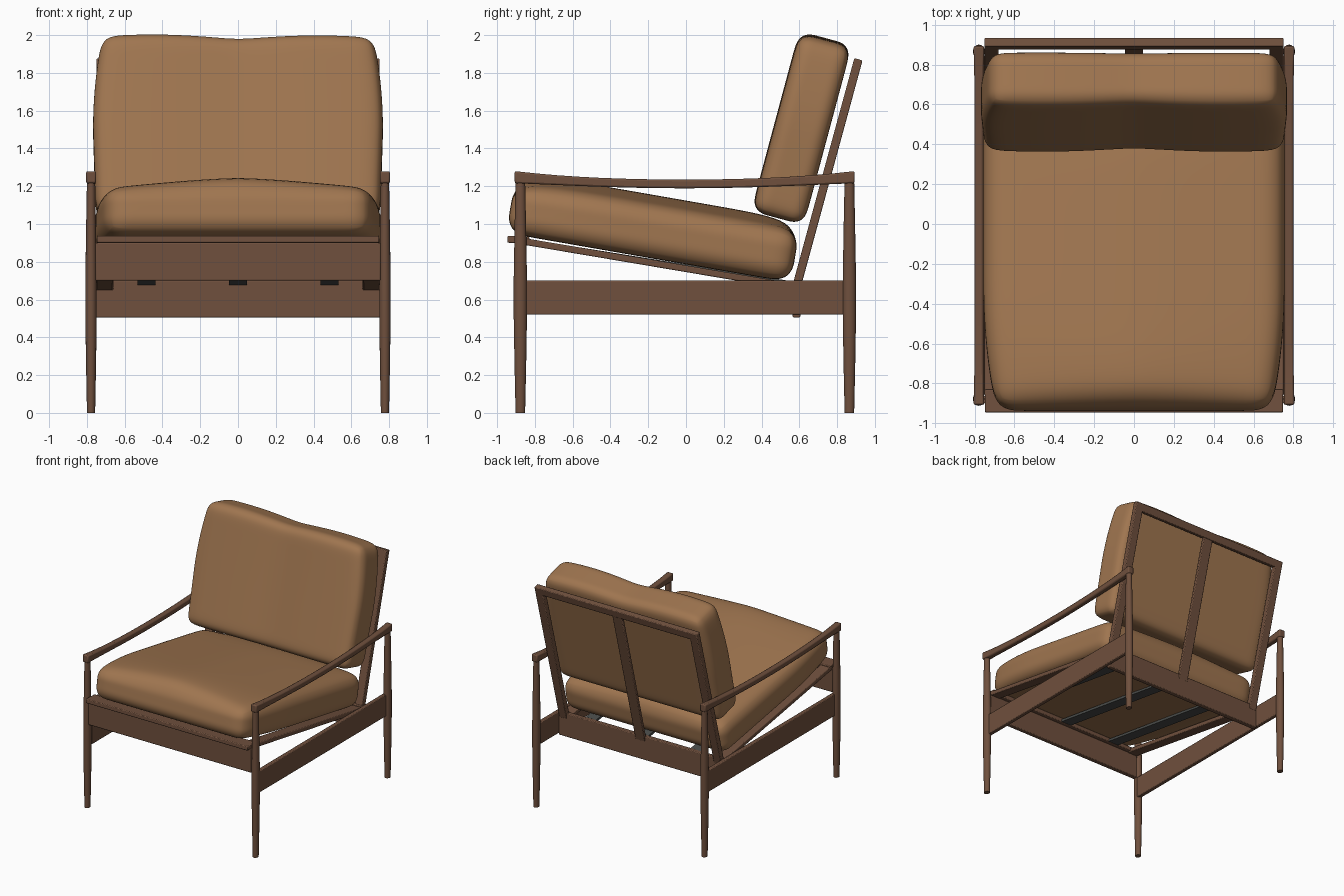
import bpy, bmesh, math
from mathutils import Matrix, Vector

if "Cube" in bpy.data.objects:
    bpy.data.objects.remove(bpy.data.objects["Cube"])


def material(name, rgb):
    m = bpy.data.materials.new(name)
    m.diffuse_color = (*rgb, 1)
    m.use_nodes = True
    m.node_tree.nodes["Principled BSDF"].inputs["Base Color"].default_value = m.diffuse_color
    return m


WOOD = material("walnut wood", (0.160, 0.080, 0.047))
LEATHER = material("tan leather", (0.350, 0.180, 0.080))
WEBBING = material("grey webbing", (0.070, 0.074, 0.070))


def finish(name, bm, mat, angle=35, bevel=0.0):
    bmesh.ops.recalc_face_normals(bm, faces=bm.faces)
    me = bpy.data.meshes.new(name)
    bm.to_mesh(me)
    bm.free()
    me.materials.append(mat)
    ob = bpy.data.objects.new(name, me)
    bpy.context.collection.objects.link(ob)
    if bevel:
        b = ob.modifiers.new("soft edges", 'BEVEL')
        b.width, b.segments = bevel, 2
    bpy.ops.object.select_all(action='DESELECT')
    ob.select_set(True)
    bpy.context.view_layer.objects.active = ob
    bpy.ops.object.shade_smooth_by_angle(angle=math.radians(angle))
    return ob


def bar(name, x, p, q, width, thick, mat=WOOD, bevel=0.006):
    """Box running from p to q, both (y, z), at the given x."""
    d = Vector((0, q[0] - p[0], q[1] - p[1]))
    rot = Matrix.Rotation(math.atan2(d.z, d.y), 4, 'X')
    mid = Matrix.Translation((x, (p[0] + q[0]) / 2, (p[1] + q[1]) / 2))
    bm = bmesh.new()
    bmesh.ops.create_cube(bm, size=1,
                          matrix=mid @ rot @ Matrix.Diagonal((width, d.length, thick, 1)))
    return finish(name, bm, mat, bevel=bevel)


def loft(name, rings, bevel=0.0):
    """Skin a list of vertex rings and cap both ends."""
    bm = bmesh.new()
    loops = [[bm.verts.new(c) for c in r] for r in rings]
    n = len(loops[0])
    for a, b in zip(loops, loops[1:]):
        for i in range(n):
            bm.faces.new((a[i], a[(i + 1) % n], b[(i + 1) % n], b[i]))
    bm.faces.new(loops[0])
    bm.faces.new(loops[-1])
    return finish(name, bm, WOOD, bevel=bevel)


def cushion(name, half, r, centre, tilt, shape):
    """Rounded box, then deformed by shape(co, u, v, w) in its own frame."""
    bm = bmesh.new()
    bmesh.ops.create_cube(bm, size=2)
    bmesh.ops.subdivide_edges(bm, edges=bm.edges[:], cuts=19, use_grid_fill=True)
    place = Matrix.Translation(centre) @ Matrix.Rotation(math.radians(tilt), 4, 'X')
    for v in bm.verts:
        p = Vector([math.sin(c * math.pi / 2) * h for c, h in zip(v.co, half)])
        inner = Vector([max(-(h - r), min(h - r, c)) for c, h in zip(p, half)])
        d = p - inner
        p = inner + d.normalized() * r if d.length > 1e-6 else p
        v.co = place @ shape(p, *[c / h for c, h in zip(p, half)])
    ob = finish(name, bm, LEATHER, angle=60)
    ob.modifiers.new("smooth", 'SUBSURF').levels = 1
    return ob


# Legs, armrests and side rails
LEG = [(0, .72), (.25, .88), (.5, 1), (.72, 1), (1.0, .86), (1.24, .72)]
for s, side in ((-1, "left"), (1, "right")):
    cx = s * 0.778
    for y, end in ((-.877, "front"), (.865, "back")):
        loft(f"{end}_leg_{side}",
             [[(cx + .030 * k * math.cos(a), y + .035 * k * math.sin(a), z)
               for a in (i * math.pi / 8 for i in range(16))] for z, k in LEG])
    rings = []
    for i in range(17):
        t = -1 + i / 8
        y, z, h = t * .9 - .007, 1.212 + .036 * t * t, .023 + .009 * t ** 4
        w = .022 + .005 * t ** 8
        rings.append([(cx - w, y, z - h), (cx + w, y, z - h),
                      (cx + w, y, z + h), (cx - w, y, z + h)])
    loft(f"armrest_{side}", rings, bevel=.009)
    bar(f"side_rail_{side}", s * .768, (-.86, .61), (.85, .61), .034, .18)

    # Sloping seat rail and back stile
    bar(f"seat_rail_{side}", s * .705, (-.86, .908), (.60, .662), .09, .035)
    bar(f"back_stile_{side}", s * .715, (.583, .66), (.913, 1.872), .07, .045)

# Cross rails
bar("front_rail", 0, (-.90, .80), (-.862, .80), 1.51, .20)
bar("front_ledge", 0, (-.945, .919), (-.83, .915), 1.495, .036)
bar("back_rail", 0, (.565, .603), (.605, .603), 1.51, .195)
bar("back_top_rail", 0, (.896, 1.81), (.913, 1.872), 1.49, .045)
bar("back_slat", 0, (.592, .66), (.908, 1.84), .09, .025)

# Webbing under the seat
for i, x in enumerate((-.485, 0, .485)):
    bar(f"seat_strap_{i + 1}", x, (-.87, .915), (.59, .682), .095, .02, WEBBING, 0)


def seat_shape(p, u, v, w):
    front = max(0, (-v - .2) / .8)
    p.x *= 1 - .085 * front ** 2
    if w > 0:  # crowned top
        p.z += w * .058 * max(0, 1 - abs(u) ** 1.5) * (1 - v ** 8)
        p.z -= w * .03 * front ** 3 * abs(u)
    return p


def back_shape(p, u, v, w):
    wave = math.sin(2.6 * abs(u))
    p.x *= 1.01 - .065 * max(0, w) ** 2 - .02 * max(0, -w)
    if w > 0:  # wavy top edge
        p.z += w * (.022 * wave - .004 * u)
    if v < 0:  # two soft bulges on the front
        p.y += v * .02 * (wave - .5)
    return p


cushion("seat_cushion", (.755, .765, .138), .10, (0, -.176, .957), -9.9, seat_shape)
cushion("back_cushion", (.76, .14, .481), .075, (0, .613, 1.495), -15, back_shape)
